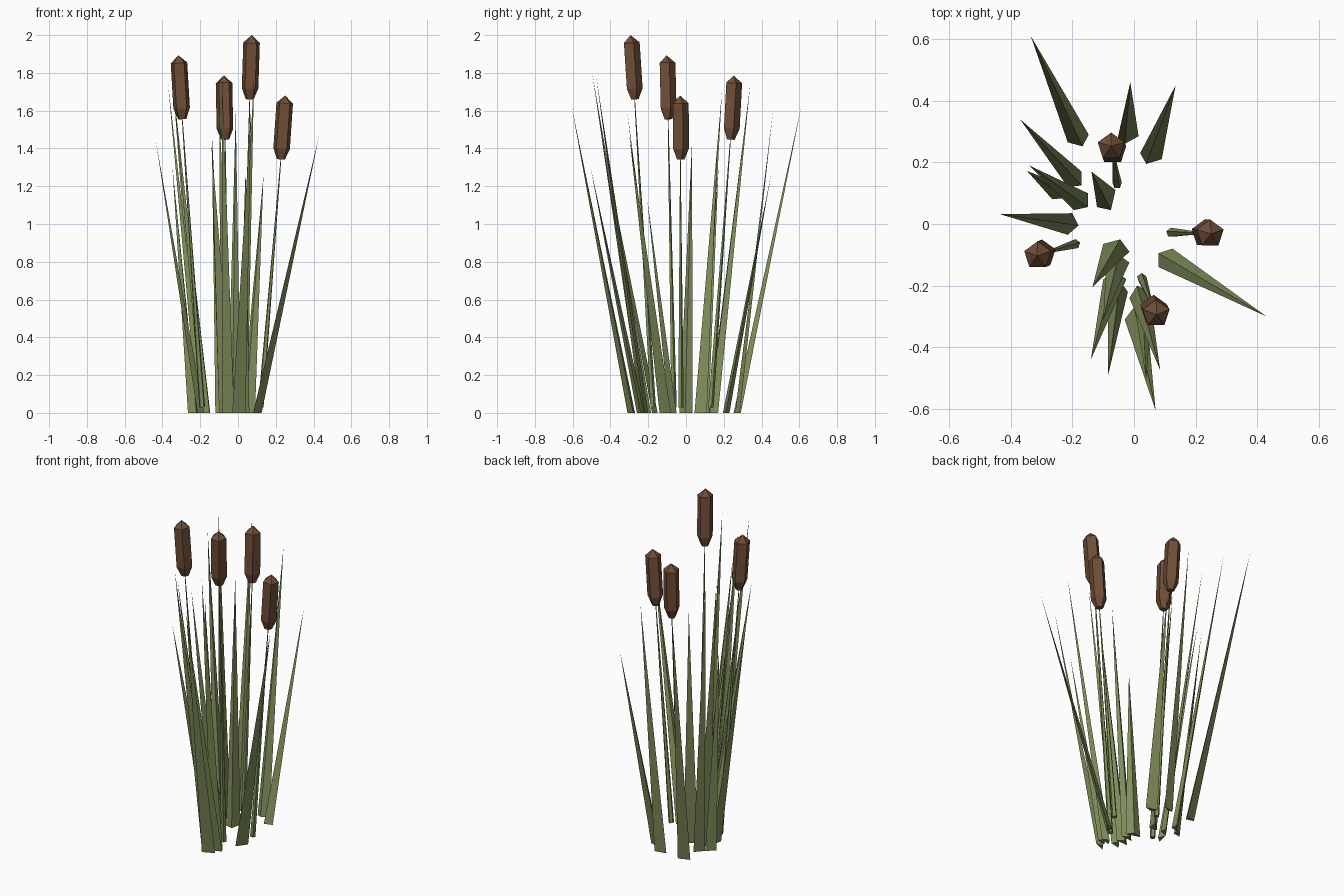
import bpy, bmesh
from math import sin, cos, tau
from mathutils import Vector

if "Cube" in bpy.data.objects:
    bpy.data.objects.remove(bpy.data.objects["Cube"])


def material(name, rgb):
    m = bpy.data.materials.new(name)
    m.diffuse_color = (*rgb, 1)
    m.use_nodes = True
    m.node_tree.nodes["Principled BSDF"].inputs["Base Color"].default_value = m.diffuse_color
    return m


GREEN = material("leaf_green", (0.22, 0.275, 0.105))
BROWN = material("seed_brown", (0.16, 0.076, 0.038))


def finish(bm, name, mat):
    bmesh.ops.recalc_face_normals(bm, faces=bm.faces)
    me = bpy.data.meshes.new(name)
    bm.to_mesh(me)
    bm.free()
    me.materials.append(mat)
    bpy.context.collection.objects.link(bpy.data.objects.new(name, me))


def blade(name, left, ridge, right, tip):
    """Leaf: triangular base tapering straight to a point."""
    bm = bmesh.new()
    a, b, c = [bm.verts.new((x, y, 0)) for x, y in (left, ridge, right)]
    t = bm.verts.new(tip)
    for f in ((a, b, t), (b, c, t), (c, a, t), (a, c, b)):
        bm.faces.new(f)
    finish(bm, name, GREEN)


def pentagon_loft(name, start, end, profile, mat):
    """Five-sided loft along start-end; profile is (fraction, radius)."""
    start, end = Vector(start), Vector(end)
    axis = (end - start).normalized()
    v = (Vector((0, 1, 0)) - axis * axis.y).normalized()
    u = v.cross(axis)
    bm = bmesh.new()
    rings = []
    for f, r in profile:
        c = start.lerp(end, f)
        rings.append([bm.verts.new(c + r * (u * sin(tau * k / 5) + v * cos(tau * k / 5)))
                      for k in range(5)])
    for lo, hi in zip(rings, rings[1:]):
        for k in range(5):
            n = (k + 1) % 5
            bm.faces.new((lo[k], lo[n], hi[n], hi[k]))
    bm.faces.new(rings[0])
    bm.faces.new(rings[-1])
    bmesh.ops.remove_doubles(bm, verts=bm.verts, dist=0.0005)
    finish(bm, name, mat)


# Leaves: two base corners either side of the inner ridge, then the tip
leaves = [
    ((-.215, .265), (-.167, .252), (-.147, .29), (-.335, .61, 1.62)),
    ((-.055, .27), (-.03, .26), (.015, .285), (-.012, .46, 1.59)),
    ((.02, .23), (.04, .195), (.09, .21), (.135, .45, 1.26)),
    ((-.17, .17), (-.17, .125), (-.215, .12), (-.37, .34, 1.74)),
    ((-.15, .1), (-.15, .055), (-.195, .045), (-.34, .19, 1.7)),
    ((-.215, .12), (-.22, .085), (-.265, .08), (-.347, .172, 1.3)),
    ((-.06, .11), (-.075, .045), (-.12, .055), (-.138, .17, 1.47)),
    ((-.2, .035), (-.18, -.005), (-.215, -.035), (-.435, .032, 1.44)),
    ((.08, -.14), (.08, -.095), (.125, -.08), (.43, -.3, 1.47)),
    ((-.1, -.065), (-.045, -.05), (-.015, -.09), (-.135, -.205, 1.13)),
    ((-.1, -.18), (-.06, -.15), (-.025, -.18), (-.14, -.44, 1.42)),
    ((-.085, -.235), (-.045, -.185), (-.02, -.22), (-.085, -.495, 1.79)),
    ((-.03, -.31), (0, -.27), (.04, -.28), (.07, -.605, 1.62)),
    ((-.015, -.24), (.01, -.2), (.05, -.22), (.085, -.475, 1.78)),
    ((0, -.26), (.025, -.22), (.06, -.24), (.04, -.505, 1.3)),
    ((-.09, -.13), (-.05, -.1), (-.015, -.125), (-.1, -.31, 1.59)),
]
for i, leaf in enumerate(leaves, 1):
    blade(f"leaf_{i}", *leaf)

# Stems with seed heads: stem foot, head bottom, head top
reeds = [
    ((-.19, -.065, .03), (-.295, -.095, 1.555), (-.315, -.103, 1.893)),
    ((-.055, .13, .03), (-.068, .235, 1.447), (-.075, .253, 1.787)),
    ((.12, -.028, .03), (.227, -.03, 1.342), (.25, -.032, 1.68)),
    ((.025, -.175, .03), (.062, -.272, 1.66), (.073, -.294, 2.0)),
]
HEAD = [(0, .022), (.17, .046), (.88, .046), (1, 0)]
for i, (foot, low, top) in enumerate(reeds, 1):
    pentagon_loft(f"stem_{i}", foot, low, [(0, .016), (1.01, .002)], GREEN)
    pentagon_loft(f"seed_head_{i}", low, top, HEAD, BROWN)
